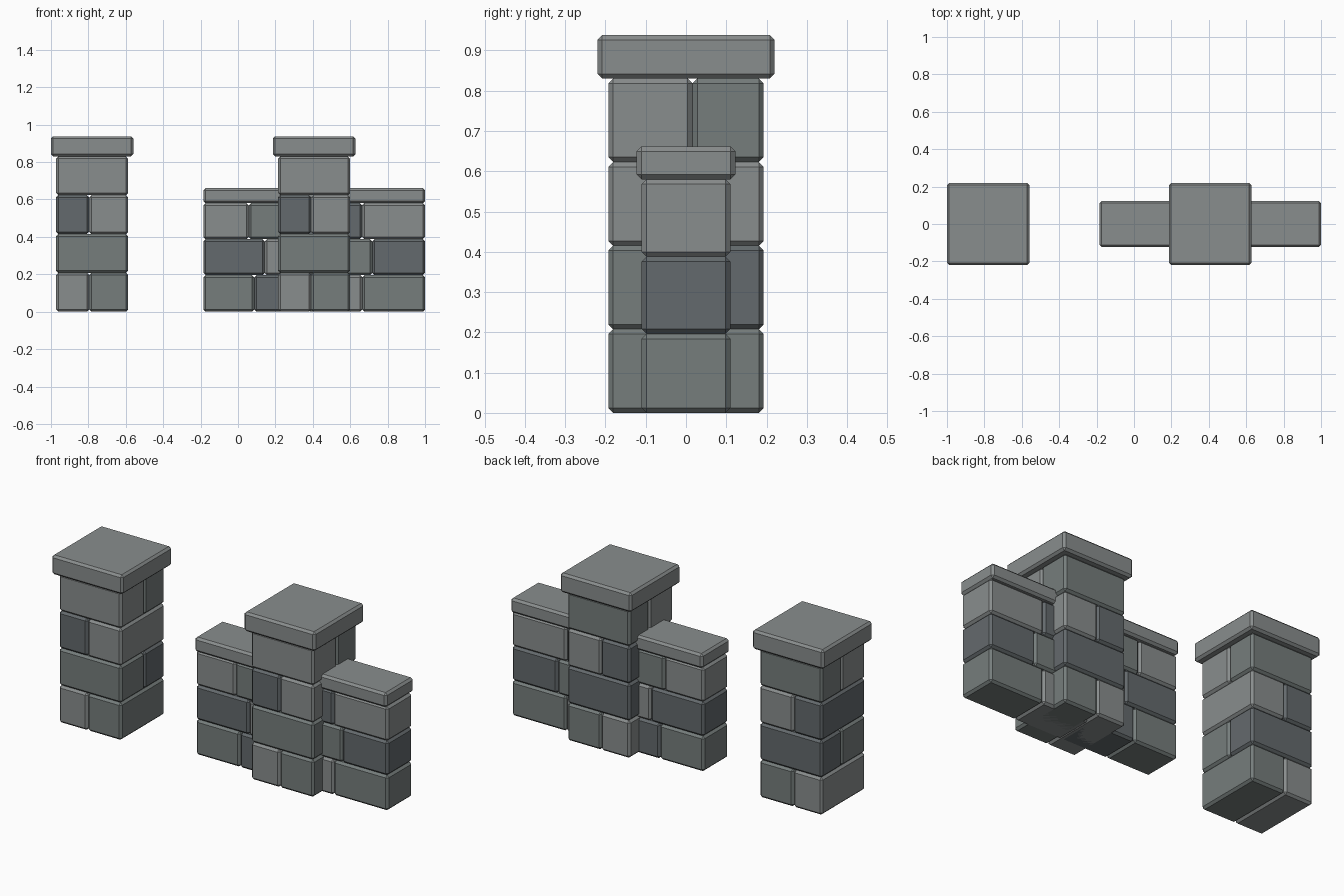
import bpy

if "Cube" in bpy.data.objects:
    bpy.data.objects.remove(bpy.data.objects["Cube"])

BEVEL = 0.012


def stone(name, rgb):
    mat = bpy.data.materials.new(name)
    mat.diffuse_color = (*rgb, 1)
    mat.use_nodes = True
    mat.node_tree.nodes["Principled BSDF"].inputs["Base Color"].default_value = mat.diffuse_color
    return mat


# Three stone tones: light, middle, dark
STONES = [stone("light_stone", (0.25, 0.267, 0.267)),
          stone("middle_stone", (0.18, 0.206, 0.202)),
          stone("dark_stone", (0.127, 0.144, 0.153))]


def block(name, lo, hi, tone=0):
    """Chamfered stone block spanning the corners lo..hi."""
    bpy.ops.mesh.primitive_cube_add(
        size=1, location=[(a + b) / 2 for a, b in zip(lo, hi)])
    ob = bpy.context.object
    ob.name = name
    ob.scale = [b - a for a, b in zip(lo, hi)]
    bpy.ops.object.transform_apply(location=False, rotation=False, scale=True)
    ob.data.materials.append(STONES[tone % 3])
    mod = ob.modifiers.new("chamfer", 'BEVEL')
    mod.width = BEVEL
    mod.segments = 1
    return ob


def pillar(name, cx):
    """Four courses of paired bricks, alternating direction, with a capstone."""
    h, cap, split = 0.193, 0.22, 0.016
    levels = [0, 0.208, 0.415, 0.623, 0.83]
    for i in range(4):
        z0, z1 = levels[i], levels[i + 1]
        if i % 2 == 0:   # split across x
            block(name + "_brick_left", (cx - h, -h, z0), (cx - split, h, z1), i)
            block(name + "_brick_right", (cx - split, -h, z0), (cx + h, h, z1), i + 1)
        else:            # split across y
            block(name + "_brick_front", (cx - h, -h, z0), (cx + h, split, z1), i)
            block(name + "_brick_back", (cx - h, split, z0), (cx + h, h, z1), i + 1)
    block(name + "_capstone", (cx - cap, -cap, 0.83), (cx + cap, cap, 0.938))


# Free-standing pillar and the pillar in the middle of the wall
pillar("single_pillar", -0.78)
pillar("wall_pillar", 0.407)

# Low wall: three courses with staggered joints, tones stepping brick by brick
wall_x0, wall_x1, wall_y = -0.185, 1.0, 0.11
courses = [
    (0.0, 0.196, [0.087, 0.375, 0.665]),
    (0.196, 0.388, [0.143, 0.43, 0.718]),
    (0.388, 0.58, [0.058, 0.36, 0.663]),
]
for row, (z0, z1, joints) in enumerate(courses):
    xs = [wall_x0] + joints + [wall_x1]
    for i, (a, b) in enumerate(zip(xs, xs[1:])):
        block("wall_brick", (a, -wall_y, z0), (b, wall_y, z1), row + i + 1)

# Coping along the top of the wall
block("wall_coping", (wall_x0, -0.123, 0.58), (wall_x1, 0.123, 0.661))
